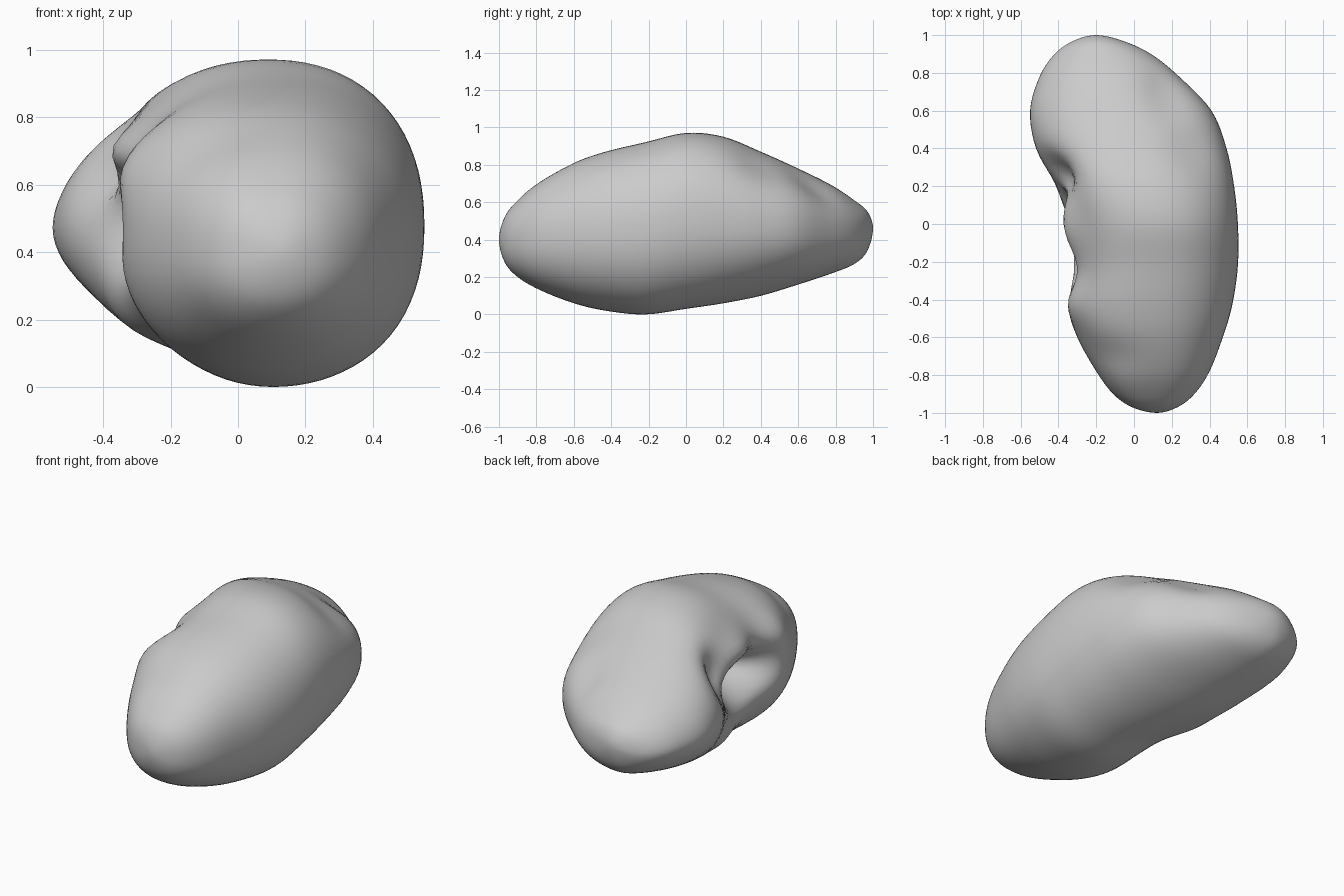
import bpy, bmesh, math
from mathutils import Vector

cube = bpy.data.objects.get("Cube")
if cube:
    bpy.data.objects.remove(cube)

# Cross-section stations in hundredths: y, x min, x max, z min, z max
STATIONS = [
    (-100, 12, 12, 40, 40), (-97, -1, 23, 28, 52), (-90, -11, 32, 20, 61),
    (-78, -20, 40, 13, 71), (-60, -30, 47, 6, 81), (-43, -35, 52, 2, 87),
    (-22, -34, 55, 0, 92), (0, -36, 55, 3, 97), (20, -43, 53, 6, 95),
    (40, -52, 49, 10, 87), (60, -55, 41, 16, 78), (78, -50, 24, 22, 69),
    (90, -42, 9, 27, 61), (97, -32, -6, 34, 55), (100, -20, -20, 46, 46),
]
STEPS, SIDES = 5, 80

# Local dents and swellings: centre, radii, push
DENTS = [
    ((-.42, -.1, .5), (.24, .2, .1), (.34, 0, 0)),          # inner hollow
    ((-.44, .25, .68), (.17, .11, .13), (.09, 0, -.04)),    # hollow behind lip
    ((-.34, -.04, .71), (.14, .14, .1), (-.06, 0, 0)),      # overhanging lip
    ((-.33, -.42, .64), (.15, .12, .15), (-.03, 0, .01)),   # front swelling
    ((-.34, .1, .24), (.2, .22, .16), (-.04, 0, -.04)),     # lower lip
    ((-.12, -.69, .7), (.16, .1, .14), (.01, 0, -.015)),    # groove near front
    ((.17, .68, .68), (.12, .17, .14), (-.016, 0, -.03)),   # dimple near back
    ((.3, .38, .77), (.14, .16, .14), (-.012, 0, -.018)),   # shallow upper dip
]


def swap_sides(row):
    """Station seen through the pole, so the tips come out round."""
    y, x0, x1, z0, z1 = row
    return (y, x1, x0, z1, z0)


def spline(a, b, c, d, t):
    return (2 * b + (c - a) * t + (2 * a - 5 * b + 4 * c - d) * t ** 2
            + (3 * b - a - 3 * c + d) * t ** 3) / 2


def smooth_stations():
    rows = [swap_sides(STATIONS[1])] + STATIONS + [swap_sides(STATIONS[-2])]
    for i in range(len(STATIONS) - 1):
        for s in range(STEPS):
            yield [spline(*col, s / STEPS) / 100 for col in zip(*rows[i:i + 4])]


def section_point(angle, y):
    """Unit outline, fuller on the outer side, the top and the front."""
    c, s = math.cos(angle), math.sin(angle)
    outer, inner = 2.2, 2.05 + .2 * s - .3 * y
    n = inner + (outer - inner) * (c + 1) / 2
    r = (abs(c) ** n + abs(s) ** n) ** (-1 / n)
    return c * r, s * r


def dented(p):
    """Move a point by the soft falloff of every dent."""
    move = Vector()
    for centre, radii, push in DENTS:
        d = sum(((a - b) / r) ** 2 for a, b, r in zip(p, centre, radii))
        move += Vector(push) * math.exp(-d)
    return p + move


# Curved body lofted from front tip to back tip
bm = bmesh.new()
rings = []
for y, x0, x1, z0, z1 in list(smooth_stations())[1:]:
    ring = []
    for k in range(SIDES):
        u, v = section_point(math.tau * k / SIDES, y)
        p = Vector(((x0 + x1 + (x1 - x0) * u) / 2, y,
                    (z0 + z1 + (z1 - z0) * v) / 2))
        ring.append(bm.verts.new(dented(p)))
    rings.append(ring)
for lower, upper in zip(rings, rings[1:]):
    for k in range(SIDES):
        n = (k + 1) % SIDES
        bm.faces.new((lower[k], lower[n], upper[n], upper[k]))

# Rounded tips
for row, ring in ((STATIONS[0], rings[0]), (STATIONS[-1], rings[-1])):
    tip = bm.verts.new((row[1] / 100, row[0] / 100, row[3] / 100))
    for k in range(SIDES):
        bm.faces.new((tip, ring[k], ring[(k + 1) % SIDES]))
bmesh.ops.recalc_face_normals(bm, faces=bm.faces)

mesh = bpy.data.meshes.new("curved_body")
bm.to_mesh(mesh)
bm.free()
mesh.shade_smooth()
body = bpy.data.objects.new("curved_body", mesh)
bpy.context.collection.objects.link(body)

# Plain grey surface
grey = bpy.data.materials.new("plain_grey")
grey.use_nodes = True
colour = (.6, .6, .6, 1)
grey.diffuse_color = colour
grey.node_tree.nodes["Principled BSDF"].inputs["Base Color"].default_value = colour
mesh.materials.append(grey)
